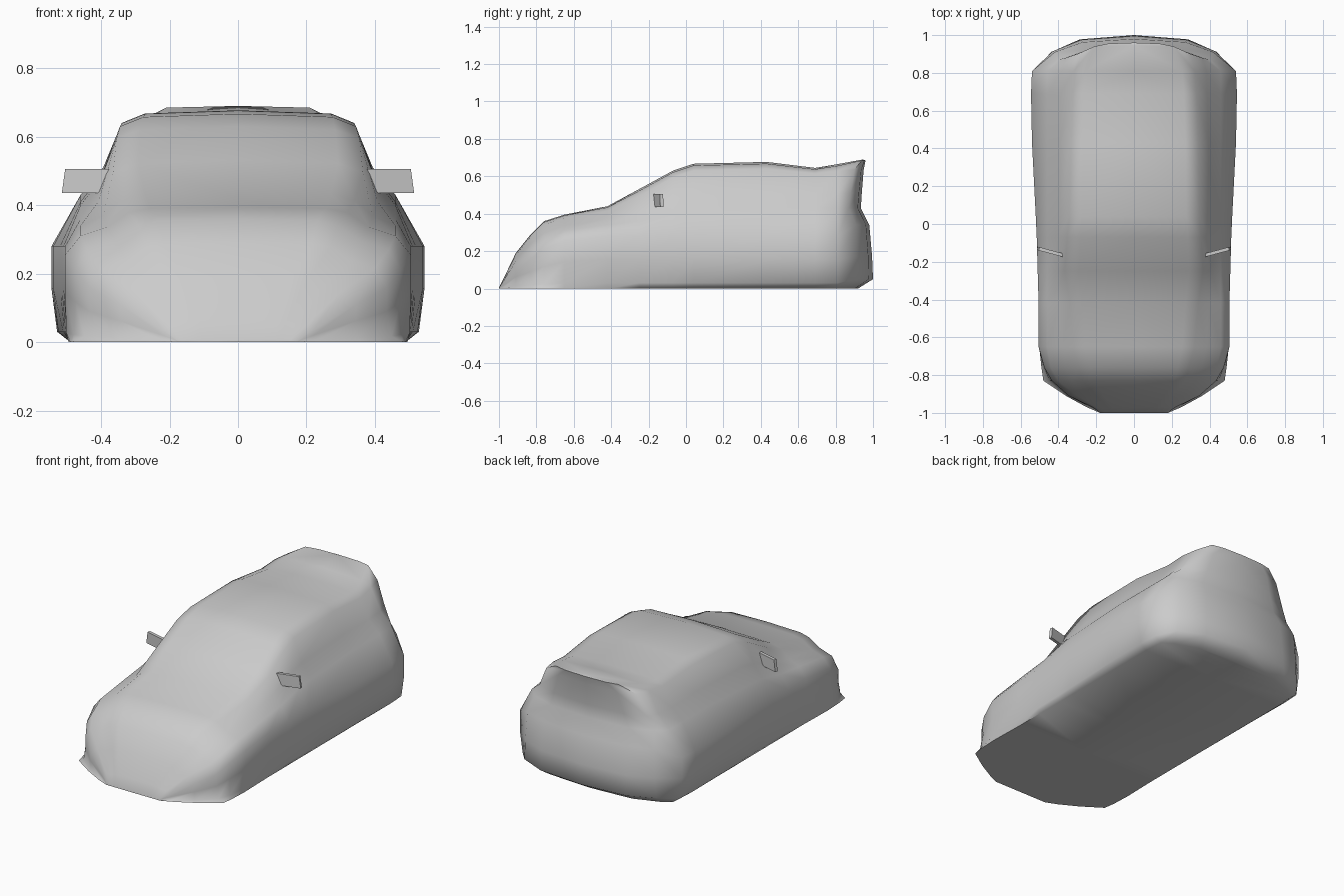
import bpy, bmesh, math
from mathutils import Vector

if "Cube" in bpy.data.objects:
    bpy.data.objects.remove(bpy.data.objects["Cube"])

# Cross-section stations, nose to tail:
# y, floor half-width, side half-width, side top z, belt x, belt z, roof rail x, roof rail z, centre z
STATIONS = [
    (-1.00, .18, .175, .003, .15, .004, .12, .005, .006),
    (-.97, .25, .22, .035, .20, .05, .14, .06, .065),
    (-.91, .36, .345, .11, .30, .145, .20, .178, .19),
    (-.83, .48, .435, .16, .40, .215, .27, .277, .29),
    (-.76, .49, .475, .21, .44, .27, .29, .34, .36),
    (-.65, .495, .505, .255, .46, .31, .32, .378, .395),
    (-.42, .49, .505, .28, .46, .34, .34, .415, .44),
    (-.25, .49, .51, .28, .46, .36, .365, .495, .532),
    (-.07, .49, .515, .28, .46, .40, .355, .595, .63),
    (.04, .49, .52, .28, .46, .41, .345, .63, .667),
    (.43, .49, .54, .28, .46, .43, .34, .64, .677),
    (.69, .49, .545, .28, .46, .43, .33, .615, .645),
    (.81, .48, .54, .28, .46, .43, .32, .63, .665),
]
# Rear corner ring, floor edge to roof centre
REAR = [(.42, .85, 0), (.44, .91, .05), (.43, .915, .17), (.42, .91, .34),
        (.40, .87, .43), (.36, .88, .51), (.30, .90, .635), (.21, .94, .685), (0, .945, .69)]
CENTRE_Y = [.92, 1.0, .995, .98, .935, .94, .95, .96, .945]


def section(y, b, w, zs, xb, zb, xr, zr, zt):
    k = min(1, zs / .28)
    return [(b, y, 0), (b + (w - b) * .7, y, .03 * k), (w, y, zs * .56), (w, y, zs),
            (xb, y, zb), (xb + (xr - xb) * .55, y, zb + (zr - zb) * .38),
            (xr, y, zr), (xr * .8, y, zr + (zt - zr) * .75), (0, y, zt)]


bm = bmesh.new()
rings = [section(*s) for s in STATIONS] + [REAR]
# Tail panel rows bulge from the corner ring to the centre line
rings.append([(x * .65, y + (cy - y) * .75, z) for (x, y, z), cy in zip(REAR, CENTRE_Y)])
rings.append([(0, cy, z) for (x, y, z), cy in zip(REAR, CENTRE_Y)])
# Floor centre line
rings = [[(0, r[0][1], 0)] + r for r in rings]
grid = [[bm.verts.new(p) for p in r] for r in rings]
for a, b in zip(grid, grid[1:]):
    for i in range(len(a) - 1):
        bm.faces.new((a[i], a[i + 1], b[i + 1], b[i]))
bm.faces.new(grid[0])
# Mirror to the other side and weld
geom = bm.verts[:] + bm.edges[:] + bm.faces[:]
dup = bmesh.ops.duplicate(bm, geom=geom)["geom"]
for v in dup:
    if isinstance(v, bmesh.types.BMVert):
        v.co.x = -v.co.x
bmesh.ops.remove_doubles(bm, verts=bm.verts[:], dist=.0008)
bmesh.ops.dissolve_degenerate(bm, edges=bm.edges[:], dist=.0008)
# Drop the doubled wall lying on the centre plane
inner = [f for f in bm.faces if all(abs(v.co.x) < 1e-4 for v in f.verts)]
bmesh.ops.delete(bm, geom=inner, context='FACES')
bmesh.ops.recalc_face_normals(bm, faces=bm.faces[:])
mesh = bpy.data.meshes.new("car_body")
bm.to_mesh(mesh)
bm.free()
body = bpy.data.objects.new("car_body", mesh)
bpy.context.collection.objects.link(body)


def smooth(ob, deg):
    bpy.ops.object.select_all(action='DESELECT')
    ob.select_set(True)
    bpy.context.view_layer.objects.active = ob
    bpy.ops.object.shade_smooth_by_angle(angle=math.radians(deg))


smooth(body, 65)

# Door mirrors
for side, name in ((1, "door_mirror_right"), (-1, "door_mirror_left")):
    bpy.ops.mesh.primitive_cube_add(size=1, location=(.44 * side, -.148, .47))
    ob = bpy.context.object
    ob.name = name
    for v in ob.data.vertices:
        x, y, z = v.co
        v.co = Vector((x * .14 - z * .01 * side, y * .018, z * .07))
    ob.rotation_euler = (0, 0, math.radians(15) * side)
